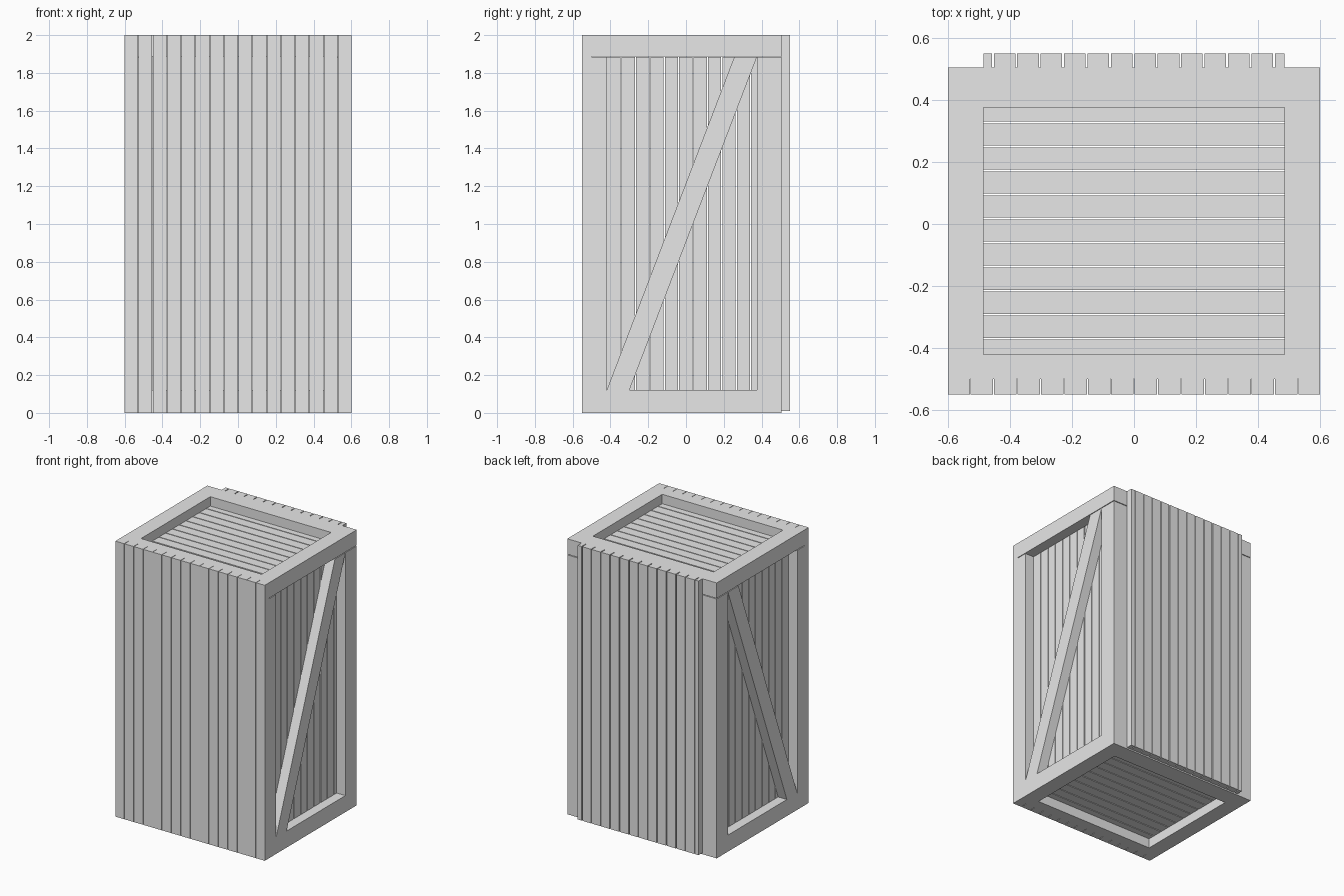
import bpy, bmesh
from mathutils import Matrix, Vector

old = bpy.data.objects.get("Cube")
if old:
    bpy.data.objects.remove(old, do_unlink=True)

wood = bpy.data.materials.new("pale grey wood")
wood.use_nodes = True
grey = (0.8, 0.8, 0.8, 1)
wood.diffuse_color = grey
wood.node_tree.nodes["Principled BSDF"].inputs["Base Color"].default_value = grey


def finish(name, bm):
    mesh = bpy.data.meshes.new(name)
    bmesh.ops.recalc_face_normals(bm, faces=bm.faces)
    bm.to_mesh(mesh)
    bm.free()
    mesh.materials.append(wood)
    obj = bpy.data.objects.new(name, mesh)
    bpy.context.collection.objects.link(obj)
    return obj


def add_box(bm, lo, hi):
    lo, hi = Vector(lo), Vector(hi)
    mat = Matrix.Translation((lo + hi) / 2) @ Matrix.Diagonal((*(hi - lo), 1))
    bmesh.ops.create_cube(bm, size=1, matrix=mat)


def box(name, lo, hi):
    bm = bmesh.new()
    add_box(bm, lo, hi)
    return finish(name, bm)


def planks(name, lo, hi, axis, first, pitch, gap):
    """Split a slab into planks by gaps at first + n * pitch along an axis."""
    bm = bmesh.new()
    start, cut = lo[axis], first
    while start < hi[axis]:
        while cut - start < 0.01:
            cut += pitch
        last = cut >= hi[axis] - 0.01
        a, b = list(lo), list(hi)
        a[axis] = start
        b[axis] = hi[axis] if last else cut - gap / 2
        add_box(bm, a, b)
        if last:
            break
        start = cut + gap / 2
    return finish(name, bm)


W, INNER, PANEL = 0.6, 0.485, 0.53      # outer, inner and panel face in x
FRONT, BACK = -0.5, 0.505               # frame ends in y
F_IN, B_IN = -0.42, 0.375               # opening in y
LOW, HIGH = 0.12, 1.883                 # opening in z
RAIL = 1.888                            # underside of top rails

# Side frames: posts, rails, braces and recessed planks
for side, s in (("left", 1), ("right", -1)):
    def span(a, b):
        return sorted((s * a, s * b))
    x0, x1 = span(INNER, W)
    for part, y0, y1 in (("front", FRONT, F_IN), ("back", B_IN, BACK)):
        box(f"{side}_{part}_post", (x0, y0, LOW), (x1, y1, HIGH))
    for part, z0, z1 in (("bottom", 0, LOW), ("top", RAIL, 2)):
        box(f"{side}_{part}_rail", (x0, FRONT, z0), (x1, BACK, z1))
    p0, p1 = span(INNER, PANEL)
    planks(f"{side}_side_planks", (p0, F_IN, LOW), (p1, B_IN, HIGH),
           1, F_IN, 0.0762, 0.006)
    # Diagonal brace flush with the frame
    bm = bmesh.new()
    outline = ((F_IN, LOW), (-0.3, LOW), (B_IN, HIGH), (0.255, HIGH))
    face = bm.faces.new([bm.verts.new((s * PANEL, y, z)) for y, z in outline])
    new = bmesh.ops.extrude_face_region(bm, geom=[face])["geom"]
    moved = [v for v in new if isinstance(v, bmesh.types.BMVert)]
    bmesh.ops.translate(bm, verts=moved, vec=(s * (W - PANEL), 0, 0))
    finish(f"{side}_diagonal_brace", bm)

# Cross rails and recessed planks of the top and bottom
for level, z0, z1, p0, p1 in (("top", RAIL, 2, RAIL, 1.932),
                              ("bottom", 0, LOW, 0.07, LOW)):
    for part, y0, y1 in (("front", FRONT, F_IN), ("back", B_IN, BACK)):
        box(f"{level}_{part}_cross_rail", (-INNER, y0, z0), (INNER, y1, z1))
    planks(f"{level}_planks", (-INNER, F_IN, p0), (INNER, B_IN, p1),
           1, -0.37, 0.0775, 0.006)

# Full width front boards, and narrower back boards between the posts
planks("front_planks", (-W, -0.55, 0), (W, FRONT, 2), 0, -0.528, 0.0755, 0.003)
planks("back_planks", (-INNER, BACK, 0.01), (INNER, 0.55, 2), 0, -0.455, 0.0755, 0.006)
